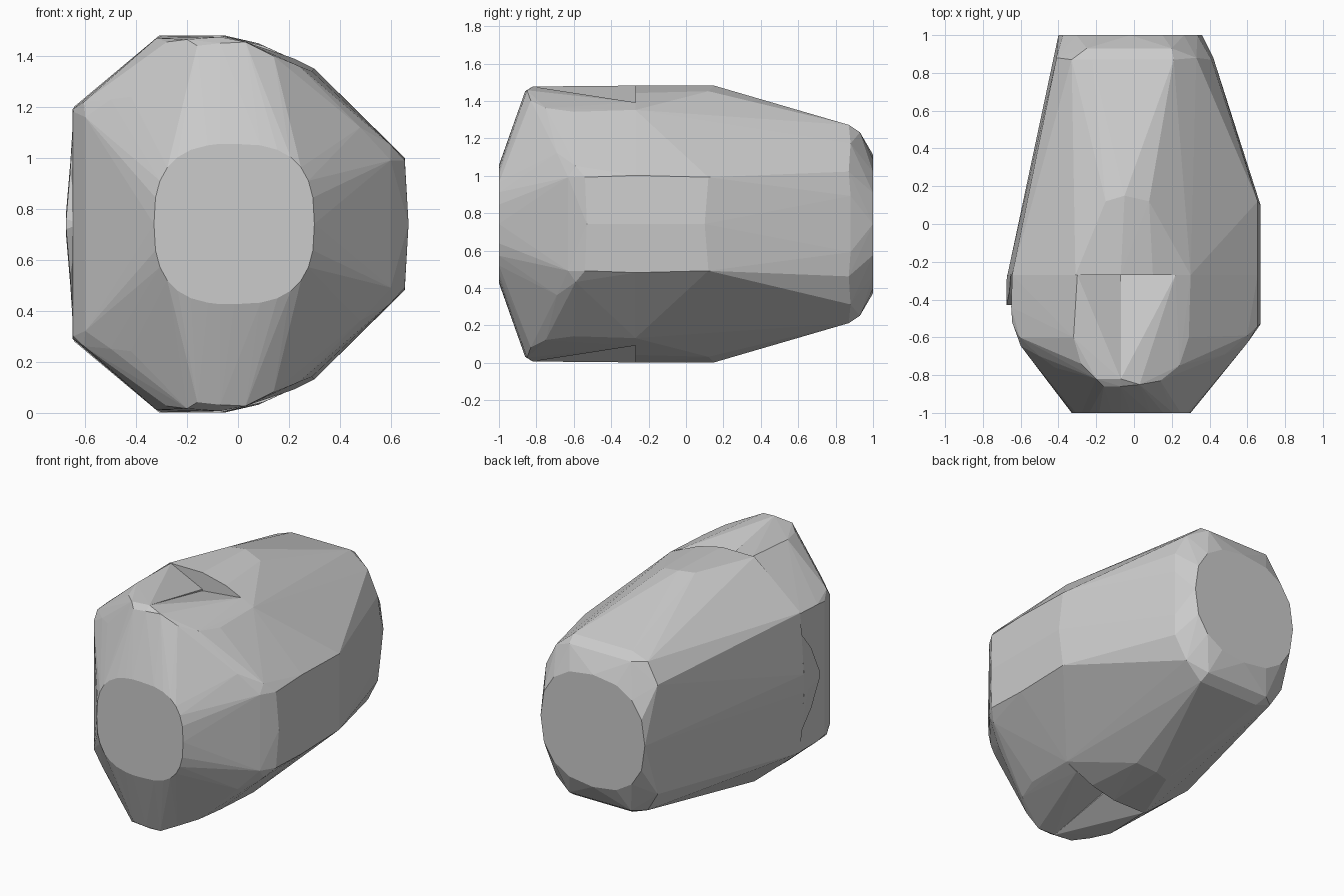
import bpy, bmesh, math

MID = 0.742  # the shape mirrors top to bottom about this height


def oval(cx, y, rx, rz, power, n=28):
    """Rounded-square end face, upper half only, as (x, y, height from MID)."""
    pts = []
    for i in range(n // 2 + 1):
        a = math.pi * i / (n // 2)
        c, s = math.cos(a), max(0.0, math.sin(a))
        pts.append((cx + rx * math.copysign(abs(c) ** (2 / power), c), y,
                    rz * s ** (2 / power)))
    return pts


def hull(name, pts):
    """Convex block from upper-half points mirrored below MID."""
    bm = bmesh.new()
    for x, y, h in pts:
        bm.verts.new((x, y, MID + h))
        if h > 0.001:
            bm.verts.new((x, y, MID - h))
    res = bmesh.ops.convex_hull(bm, input=bm.verts[:])
    junk = {v for v in res["geom_interior"] + res["geom_unused"]
            if isinstance(v, bmesh.types.BMVert)}
    bmesh.ops.delete(bm, geom=list(junk), context='VERTS')
    bmesh.ops.recalc_face_normals(bm, faces=bm.faces[:])
    me = bpy.data.meshes.new(name)
    bm.to_mesh(me)
    bm.free()
    ob = bpy.data.objects.new(name, me)
    bpy.context.collection.objects.link(ob)
    return ob


SEAM = -0.27   # plane between the rear body and front halves
SPLIT = -0.07  # plane between the left and right front halves
front = oval(-0.015, -1.0, 0.315, 0.315, 2.7)

# Rear body, tapering to the back face
hull("rear_body", oval(-0.02, 1.0, 0.38, 0.37, 2.4, 16) + [
    (-0.645, SEAM, 0.46), (-0.67, SEAM, 0.06), (-0.31, SEAM, 0.74),
    (-0.07, SEAM, 0.74), (0.10, SEAM, 0.70), (0.30, SEAM, 0.61),
    (0.655, SEAM, 0.26), (0.67, SEAM, 0),
    (-0.15, 0.12, 0.74), (-0.05, 0.15, 0.74), (0.08, 0.12, 0.71),
    (0.655, 0.12, 0.25), (0.67, 0.10, 0),
    (-0.33, 0.87, 0.49), (-0.22, 0.87, 0.53), (0.21, 0.87, 0.53),
    (0.33, 0.88, 0.43), (0.41, 0.87, 0.28), (0.42, 0.88, 0.15),
    (-0.41, 0.88, 0.36), (-0.25, 0.93, 0.49), (0.20, 0.93, 0.49)])

# Front left half, dipping to the notch at the split
hull("front_left", [p for p in front if p[0] < SPLIT] + [
    (SPLIT, -1.0, 0.315), (SPLIT, SEAM, 0.63), (SPLIT, -0.86, 0.71),
    (SPLIT, -0.82, 0.735), (-0.645, SEAM, 0.455), (-0.30, SEAM, 0.74),
    (-0.65, -0.44, 0.45), (-0.645, -0.52, 0.44), (-0.60, -0.645, 0.42),
    (-0.605, -0.60, 0.48), (-0.50, -0.70, 0.49), (-0.42, -0.76, 0.50),
    (-0.32, -0.60, 0.73), (-0.28, -0.74, 0.715), (-0.20, -0.82, 0.725),
    (-0.16, -0.86, 0.70)])

# Front right half
hull("front_right", [p for p in front if p[0] > SPLIT] + [
    (SPLIT, -1.0, 0.315), (SPLIT, SEAM, 0.62), (SPLIT, -0.86, 0.71),
    (SPLIT, -0.82, 0.735), (0.22, SEAM, 0.65), (0.30, SEAM, 0.61),
    (0.655, SEAM, 0.26), (0.67, SEAM, 0), (0.67, -0.53, 0),
    (0.655, -0.54, 0.25), (0.60, -0.63, 0.25), (0.60, -0.59, 0.31),
    (0.48, -0.69, 0.38), (0.29, -0.60, 0.60), (0.24, -0.75, 0.62),
    (0.14, -0.83, 0.66), (0.03, -0.85, 0.715)])

# Thin sliver standing proud on the left wall
hull("side_plate", [
    (-0.652, SEAM, 0.32), (-0.672, SEAM, 0.05), (-0.675, -0.31, 0.05),
    (-0.675, -0.43, 0.02), (-0.66, -0.36, 0.20), (-0.62, SEAM, 0.30),
    (-0.62, -0.43, 0)])
